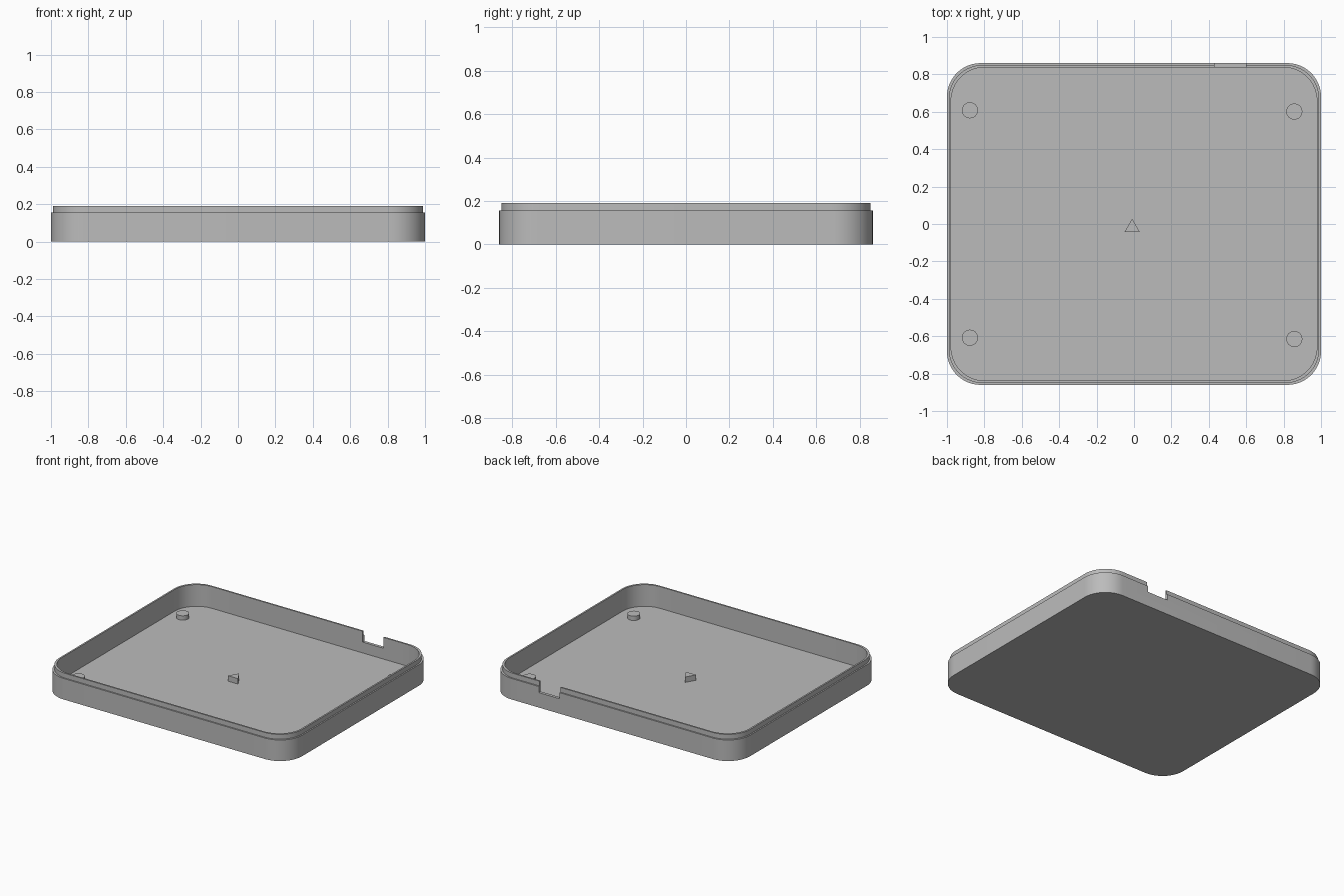
import bpy, bmesh, math

cube = bpy.data.objects.get("Cube")
if cube:
    bpy.data.objects.remove(cube, do_unlink=True)

grey = bpy.data.materials.new("plain grey")
grey.use_nodes = True
colour = (0.5, 0.5, 0.5, 1)
grey.diffuse_color = colour
grey.node_tree.nodes["Principled BSDF"].inputs["Base Color"].default_value = colour

HALF_X, HALF_Y, RADIUS = 1.0, 0.86, 0.18
FLOOR, LEDGE, TOP = 0.03, 0.155, 0.19
STEPS = 16


def add_object(name, bm):
    bmesh.ops.recalc_face_normals(bm, faces=bm.faces)
    mesh = bpy.data.meshes.new(name)
    bm.to_mesh(mesh)
    bm.free()
    mesh.materials.append(grey)
    obj = bpy.data.objects.new(name, mesh)
    bpy.context.collection.objects.link(obj)
    return obj


def smooth(obj):
    bpy.ops.object.select_all(action='DESELECT')
    obj.select_set(True)
    bpy.context.view_layer.objects.active = obj
    bpy.ops.object.shade_smooth_by_angle(angle=math.radians(30))


def ring(bm, inset, z):
    """Rounded rectangle of vertices, inset from the outer wall."""
    verts = []
    for corner, (sx, sy) in enumerate([(1, 1), (-1, 1), (-1, -1), (1, -1)]):
        cx = sx * (HALF_X - inset - RADIUS)
        cy = sy * (HALF_Y - inset - RADIUS)
        for i in range(STEPS + 1):
            a = (corner + i / STEPS) * math.pi / 2
            verts.append(bm.verts.new((cx + RADIUS * math.cos(a),
                                       cy + RADIUS * math.sin(a), z)))
    return verts


def post(name, x, y, radius, top, sides, turn=0):
    """Upright prism standing on the tray floor."""
    bm = bmesh.new()
    bottom = FLOOR - 0.005
    loop = [bm.verts.new((x + radius * math.cos(turn + i * math.tau / sides),
                          y + radius * math.sin(turn + i * math.tau / sides),
                          bottom)) for i in range(sides)]
    face = bm.faces.new(loop)
    grown = bmesh.ops.extrude_face_region(bm, geom=[face])["geom"]
    for v in grown:
        if isinstance(v, bmesh.types.BMVert):
            v.co.z = top
    return add_object(name, bm)


# Tray: base, outer wall, stepped lip and inside
bm = bmesh.new()
section = [(0, 0), (0, LEDGE), (0.01, LEDGE), (0.01, TOP),
           (0.022, TOP), (0.022, FLOOR)]
rings = [ring(bm, inset, z) for inset, z in section]
for low, high in zip(rings, rings[1:]):
    for i in range(len(low)):
        j = (i + 1) % len(low)
        bm.faces.new((low[i], low[j], high[j], high[i]))
bm.faces.new(rings[0])
bm.faces.new(rings[-1])
tray = add_object("tray", bm)

# Cable notch through the back wall
bm = bmesh.new()
bmesh.ops.create_cube(bm, size=1)
bmesh.ops.scale(bm, vec=(0.17, 0.1, 0.2), verts=bm.verts)
bmesh.ops.translate(bm, vec=(0.515, HALF_Y, 0.21), verts=bm.verts)
cutter = add_object("notch_cutter", bm)
cutter.hide_render = True
cut = tray.modifiers.new("notch", 'BOOLEAN')
cut.operation = 'DIFFERENCE'
cut.solver = 'EXACT'
cut.object = cutter
bpy.context.view_layer.objects.active = tray
bpy.ops.object.modifier_apply(modifier=cut.name)
bpy.data.objects.remove(cutter, do_unlink=True)
smooth(tray)

# Round pegs near the corners
for side, x, shift in (("right", -0.877, 0), ("left", 0.857, -0.007)):
    for end, y in (("front", -0.608), ("back", 0.608)):
        smooth(post(f"{end}_{side}_peg", x, y + shift, 0.043, 0.062, 32))

# Triangular marker in the middle of the floor
post("triangle_marker", -0.01, -0.02, 0.048, 0.07, 3, math.pi / 2)
